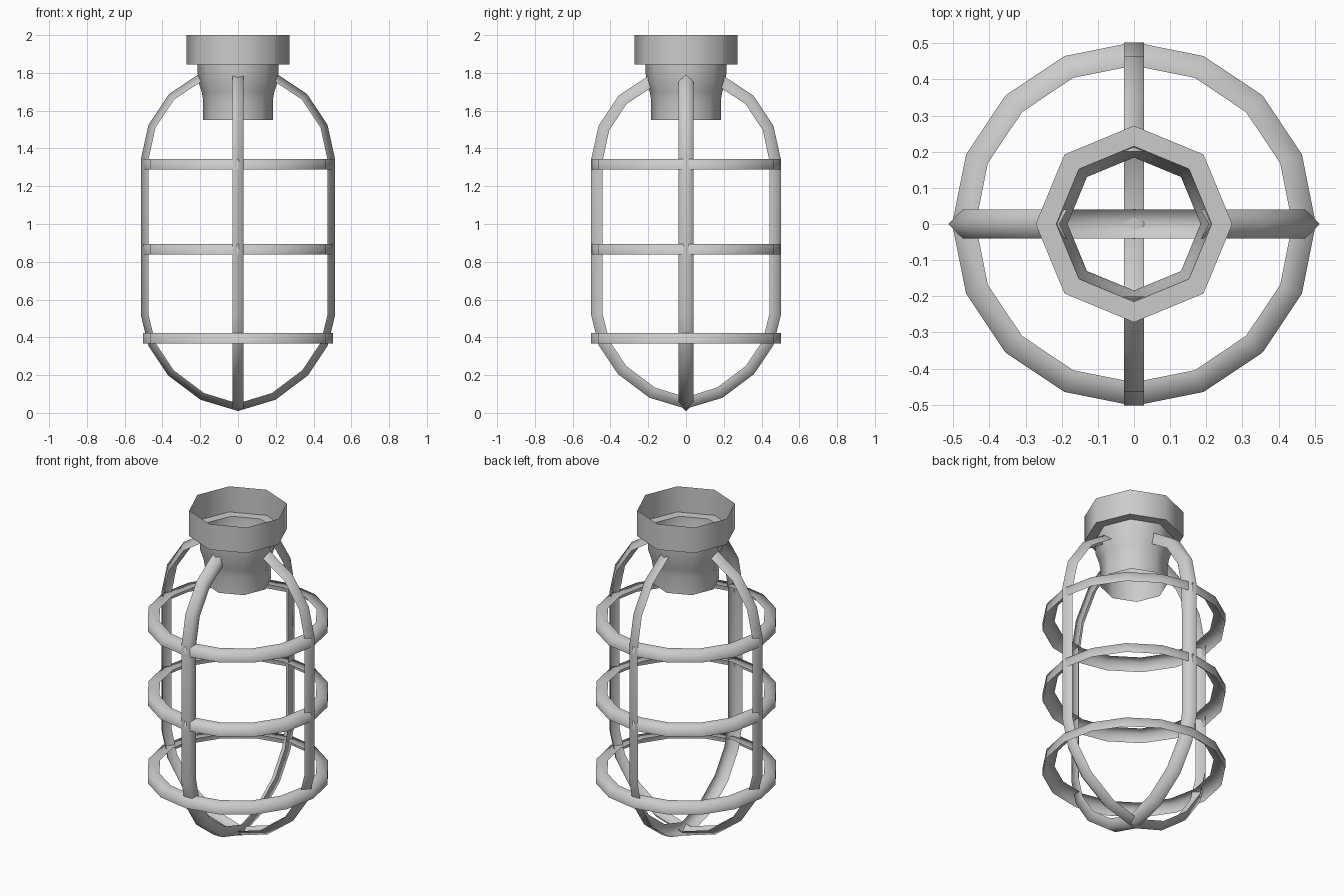
import bpy, math
from mathutils import Vector

if "Cube" in bpy.data.objects:
    bpy.data.objects.remove(bpy.data.objects["Cube"])


def add_mesh(name, verts, faces, angle=None):
    me = bpy.data.meshes.new(name)
    me.from_pydata(verts, [], faces)
    me.shade_smooth()
    if angle:
        me.set_sharp_from_angle(angle=math.radians(angle))
    ob = bpy.data.objects.new(name, me)
    bpy.context.collection.objects.link(ob)
    return ob


def strip_faces(rows, n, closed):
    """Quads joining consecutive rows of n points."""
    return [(i * n + j, ((i + 1) % rows) * n + j,
             ((i + 1) % rows) * n + j + 1, i * n + j + 1)
            for i in range(rows if closed else rows - 1) for j in range(n - 1)]


def lathe(name, profile, sides, angle=None):
    """Open (radius, z) profile turned about z."""
    verts = []
    for i in range(sides):
        a = 2 * math.pi * i / sides
        verts += [(r * math.cos(a), r * math.sin(a), z) for r, z in profile]
    return add_mesh(name, verts, strip_faces(sides, len(profile), True), angle)


def rib(name, half_path, section, along_x):
    """Sweep an open (outward, sideways) section along a mirrored u,z path."""
    path = [Vector(p) for p in half_path]
    path += [Vector((-u, z)) for u, z in reversed(half_path[:-1])]
    verts = []
    for i, p in enumerate(path):
        t1 = (p - path[i - 1]).normalized() if i else Vector((0, 0))
        t2 = (path[i + 1] - p).normalized() if i < len(path) - 1 else Vector((0, 0))
        t = (t1 + t2).normalized()
        out = Vector((t.y, -t.x))
        if out.dot(p - Vector((0, 0.9))) < 0:
            out = -out
        for o, s in section:
            q = p + out * o
            verts.append((q.x, s, q.y) if along_x else (s, q.x, q.y))
    return add_mesh(name, verts, strip_faces(len(path), len(section), False))


# Socket: open octagonal collar stepping down to a narrower neck
lathe("socket", [(0.272, 2.0), (0.272, 1.845), (0.215, 1.845), (0.212, 1.76),
                 (0.192, 1.70), (0.184, 1.65), (0.184, 1.55)], 8, 60)

# Cage ribs: one side from the neck down to the bottom centre
half = [(0.185, 1.76), (0.337, 1.66), (0.437, 1.51), (0.474, 1.34),
        (0.474, 0.52), (0.437, 0.37), (0.34, 0.225), (0.18, 0.105), (0, 0.05)]
rib("side_rib", half, [(0, -0.04), (0.04, 0), (0, 0.04)], True)
rib("front_back_rib", half, [(0.028, -0.028), (0.028, 0.028), (-0.033, 0.028)], False)

# Three hoops of angled strip around the cage
for label, z in (("lower", 0.395), ("middle", 0.866), ("upper", 1.316)):
    lathe(label + "_hoop", [(0.503, z - 0.028), (0.503, z + 0.028), (0.438, z + 0.028)], 16)
